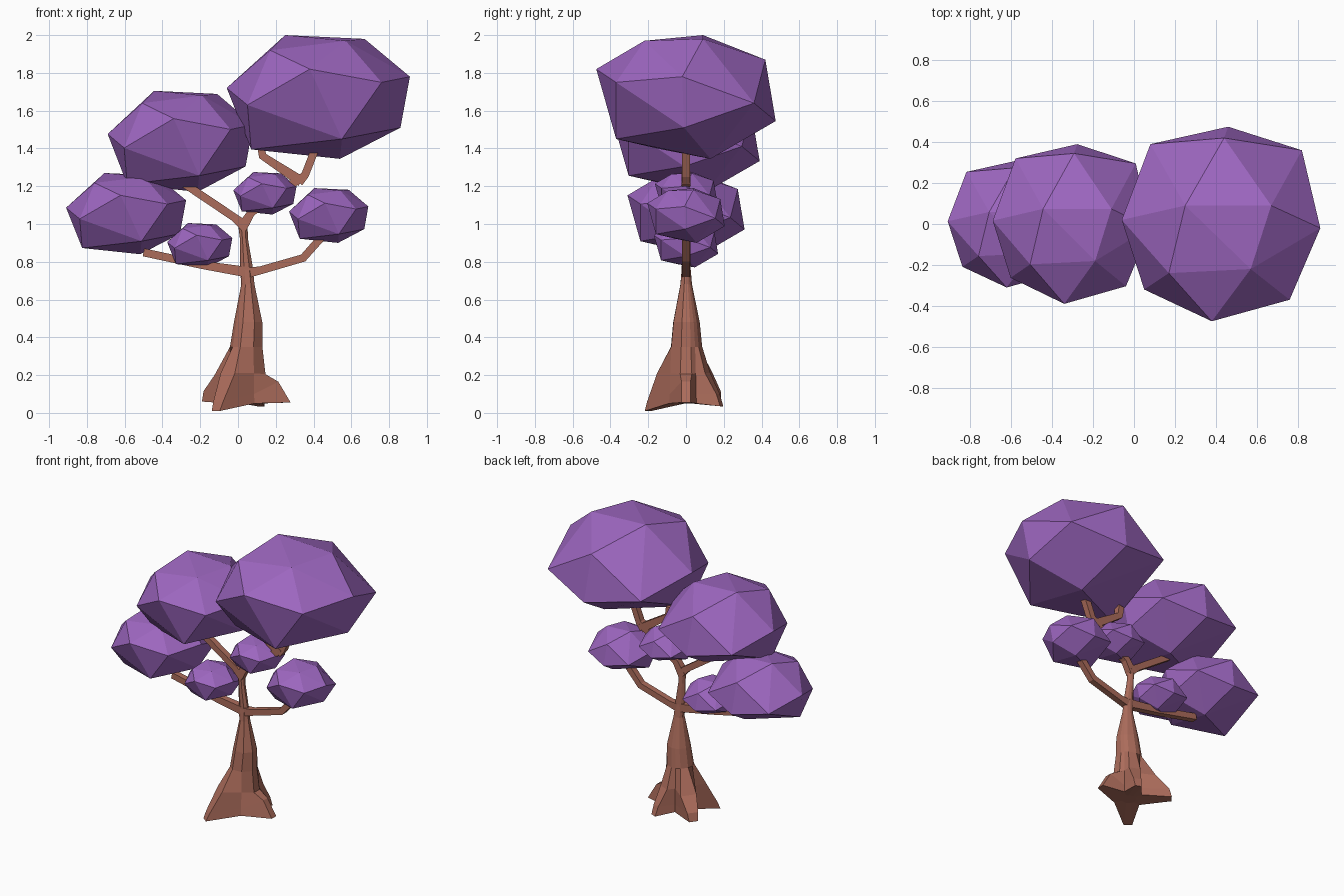
import bpy, bmesh, math
from mathutils import Vector

if "Cube" in bpy.data.objects:
    bpy.data.objects.remove(bpy.data.objects["Cube"])


def material(name, color):
    m = bpy.data.materials.new(name)
    m.diffuse_color = color
    m.use_nodes = True
    m.node_tree.nodes["Principled BSDF"].inputs["Base Color"].default_value = m.diffuse_color
    return m


BARK = material("bark", (0.41, 0.15, 0.105, 1))
LEAF = material("leaf", (0.34, 0.135, 0.53, 1))


def finish(name, bm, mat):
    bmesh.ops.recalc_face_normals(bm, faces=bm.faces)
    mesh = bpy.data.meshes.new(name)
    bm.to_mesh(mesh)
    bm.free()
    mesh.materials.append(mat)
    ob = bpy.data.objects.new(name, mesh)
    bpy.context.collection.objects.link(ob)
    return ob


def skin(bm, rings):
    rows = [[bm.verts.new(p) for p in ring] for ring in rings]
    n = len(rows[0])
    for a, b in zip(rows, rows[1:]):
        for i in range(n):
            j = (i + 1) % n
            bm.faces.new((a[i], a[j], b[j], b[i]))
    bm.faces.new(rows[0])
    bm.faces.new(rows[-1])


def tube(name, path, sizes):
    """Sweep a square along a path in the y = 0 plane; sizes are half widths."""
    pts = [Vector((x, 0, z)) for x, z in path]
    u = Vector((0, 1, 0))
    rings = []
    for i, p in enumerate(pts):
        t1 = (p - pts[max(i - 1, 0)]).normalized()
        t2 = (pts[min(i + 1, len(pts) - 1)] - p).normalized()
        v = (t1 + t2).normalized().cross(u)
        w, h = sizes[i]
        rings.append([p + u * w * a + v * h * b for a, b in ((1, 1), (-1, 1), (-1, -1), (1, -1))])
    bm = bmesh.new()
    skin(bm, rings)
    finish(name, bm, BARK)


# Roots: angle, then (radius, height) of tip bottom, tip top and shoulder
ROOTS = [
    (0, (0.235, 0.055), (0.17, 0.165), (0.105, 0.205)),
    (68, (0.205, 0.035), (0.185, 0.10), (0.13, 0.21)),
    (143, (0.275, 0.06), (0.26, 0.115), (0.18, 0.20)),
    (231, (0.26, 0.01), (0.24, 0.06), (0.165, 0.21)),
]
VALLEYS = [34, 105, 187, 295]
VALLEY_LEVELS = [(0.10, 0.05), (0.095, 0.10), (0.092, 0.21)]
SPREAD = [6, 8, 17]
ROOT_X = 0.045


def polar(r, deg, z, cx=ROOT_X, ry=None):
    a = math.radians(deg)
    return (cx + r * math.cos(a), (r if ry is None else ry) * math.sin(a), z)


# Trunk: flared root rings, then x centre, z, half width in x and y
angles = [a for root, val in zip(ROOTS, VALLEYS) for a in (root[0] - 17, root[0] + 17, val)]
rings = [[polar(0.05, a, 0.05) for a in angles]]
for level in range(3):
    ring = []
    for root, val in zip(ROOTS, VALLEYS):
        r, z = root[level + 1]
        ring += [polar(r, root[0] - SPREAD[level], z), polar(r, root[0] + SPREAD[level], z)]
        r, z = VALLEY_LEVELS[level]
        ring.append(polar(r, val, z))
    rings.append(ring)
for cx, z, rx, ry in [(0.045, 0.35, 0.088, 0.086), (0.055, 0.48, 0.077, 0.073),
                      (0.053, 0.68, 0.036, 0.032), (0.045, 0.77, 0.035, 0.024),
                      (0.032, 0.92, 0.022, 0.023), (0.025, 1.01, 0.026, 0.022)]:
    rings.append([polar(rx, a, z, cx, ry) for a in angles])
bm = bmesh.new()
skin(bm, rings)
finish("trunk", bm, BARK)

# Branches (x, z)
branches = {
    "branch_low_left": [(0.05, 0.745), (-0.20, 0.785), (-0.50, 0.85)],
    "branch_low_right": [(0.04, 0.74), (0.12, 0.755), (0.345, 0.82), (0.46, 0.95)],
    "branch_mid_left": [(0.035, 0.99), (-0.02, 1.035), (-0.28, 1.21)],
    "branch_top_right": [(0.02, 0.98), (0.07, 1.06), (0.18, 1.14), (0.335, 1.245)],
    "twig_top_left": [(0.335, 1.225), (0.13, 1.36), (0.12, 1.43)],
    "twig_top_right": [(0.32, 1.225), (0.355, 1.26), (0.41, 1.40)],
}
for name, path in branches.items():
    tube(name, path, [(0.023, 0.028)] + [(0.021, 0.021)] * (len(path) - 1))

# Foliage: one faceted clump, hulled from its corners, reused at several sizes
CORNERS = [(0.91, -0.02, 1.78), (0.76, -0.37, 1.75), (0.38, -0.475, 1.82), (0.05, -0.32, 1.63),
           (-0.06, 0.02, 1.72), (0.08, 0.39, 1.62), (0.46, 0.475, 1.545), (0.44, 0.42, 1.87),
           (0.82, 0.36, 1.64), (0.67, 0.09, 1.98), (0.25, 0.09, 2.0), (0.57, -0.22, 1.97),
           (0.17, -0.24, 1.92), (0.86, -0.01, 1.51), (0.54, 0.13, 1.345), (0.07, -0.13, 1.395),
           (0.55, -0.37, 1.45)]
CENTRE, HALF = (0.425, 0, 1.6725), (0.485, 0.475, 0.3275)
# x min, x max, half depth, z min, z max
clumps = {
    "foliage_top": (-0.06, 0.91, 0.475, 1.345, 2.0),
    "foliage_upper_left": (-0.69, 0.08, 0.39, 1.17, 1.705),
    "foliage_lower_left": (-0.91, -0.275, 0.31, 0.84, 1.27),
    "foliage_small_left": (-0.375, -0.03, 0.17, 0.77, 1.005),
    "foliage_small_middle": (-0.025, 0.31, 0.165, 1.05, 1.275),
    "foliage_right": (0.27, 0.69, 0.205, 0.90, 1.19),
}
for name, (x0, x1, hy, z0, z1) in clumps.items():
    mid = ((x0 + x1) / 2, 0, (z0 + z1) / 2)
    half = ((x1 - x0) / 2, hy, (z1 - z0) / 2)
    bm = bmesh.new()
    for c in CORNERS:
        bm.verts.new([mid[i] + (c[i] - CENTRE[i]) / HALF[i] * half[i] for i in range(3)])
    bmesh.ops.convex_hull(bm, input=bm.verts)
    finish(name, bm, LEAF)
